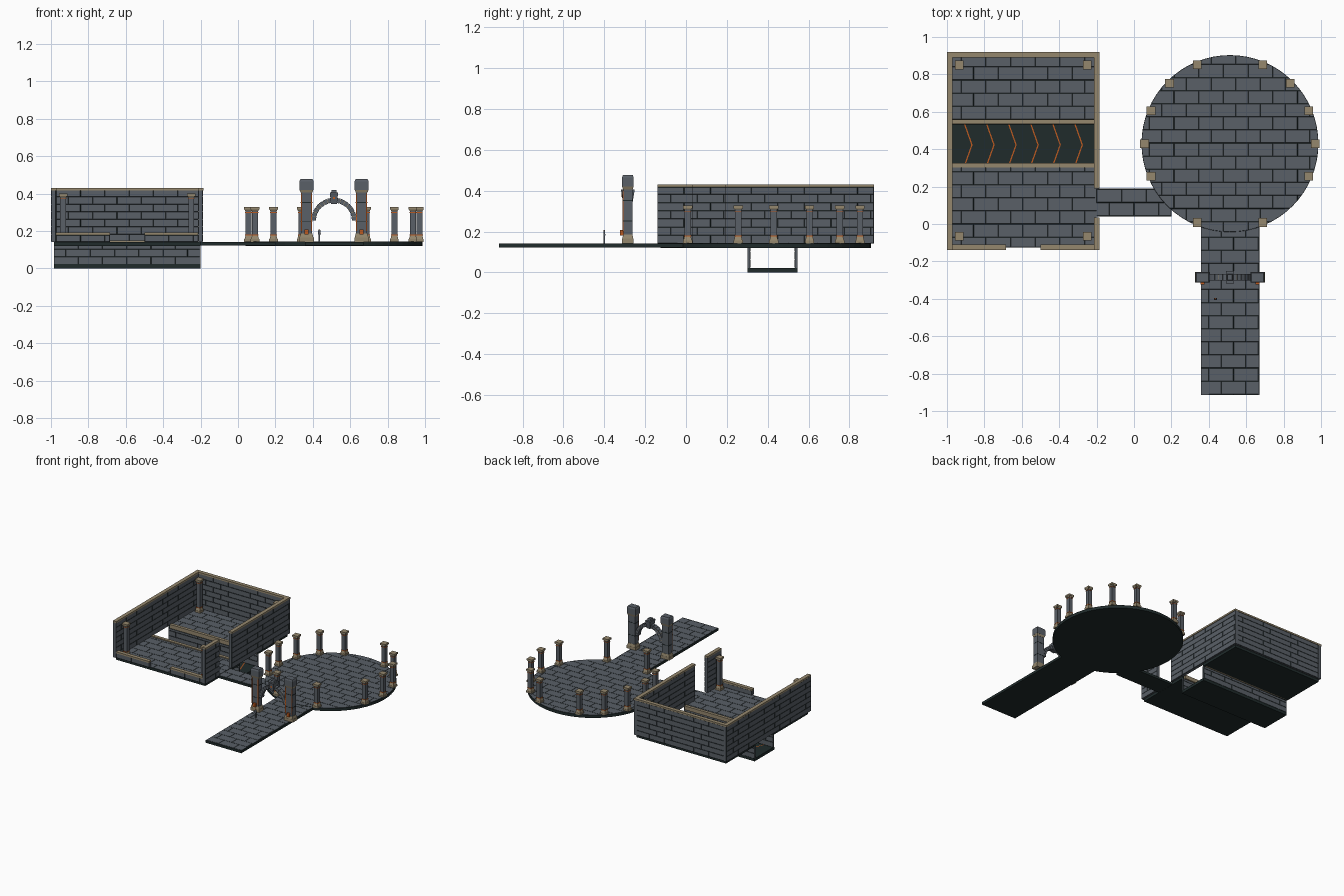
import bpy, bmesh
from math import sin, cos, pi, radians, ceil, floor
from mathutils import Matrix, Vector

cube = bpy.data.objects.get("Cube")
if cube:
    bpy.data.objects.remove(cube)


def material(name, rgb):
    m = bpy.data.materials.new(name)
    m.use_nodes = True
    m.diffuse_color = (*rgb, 1)
    m.node_tree.nodes["Principled BSDF"].inputs["Base Color"].default_value = (*rgb, 1)
    return m


MATS = [material("grey_stone", (0.1, 0.115, 0.135)),
        material("dark_stone", (0.014, 0.024, 0.024)),
        material("sandstone", (0.3, 0.245, 0.155)),
        material("copper", (0.5, 0.1, 0.014))]
GREY, DARK, SAND, COPPER = range(4)
DECK_LOW, DECK = 0.12, 0.142


def finish(name, bm, matrix=None):
    mesh = bpy.data.meshes.new(name)
    bm.normal_update()
    bm.to_mesh(mesh)
    bm.free()
    for m in MATS:
        mesh.materials.append(m)
    obj = bpy.data.objects.new(name, mesh)
    if matrix:
        obj.matrix_world = matrix
    bpy.context.collection.objects.link(obj)
    return obj


def blocks(name, parts):
    """One object from boxes: (centre xy, z low, z high, size xy, colour, top scale)."""
    bm = bmesh.new()
    for (x, y), low, high, (sx, sy), mat, taper in parts:
        new = bmesh.ops.create_cube(bm, size=1)["verts"]
        for v in new:
            k = taper if v.co.z > 0 else 1
            v.co = (x + v.co.x * sx * k, y + v.co.y * sy * k, high if v.co.z > 0 else low)
        for f in {f for v in new for f in v.link_faces}:
            f.material_index = mat
    return finish(name, bm)


def box(name, x0, x1, y0, y1, z0, z1, mat):
    return blocks(name, [(((x0 + x1) / 2, (y0 + y1) / 2), z0, z1, (x1 - x0, y1 - y0), mat, 1)])


def masonry(name, outline, low, high, row, length, origin, edge, both=False, matrix=None):
    """Slab whose faces are cut into staggered stones with recessed dark joints."""
    bm = bmesh.new()
    gap = 0.0015
    face = bm.faces.new([bm.verts.new((x, y, low)) for x, y in outline])
    ext = bmesh.ops.extrude_face_region(bm, geom=[face], use_keep_orig=True)["geom"]
    for v in ext:
        if isinstance(v, bmesh.types.BMVert):
            v.co.z = high - gap
    bmesh.ops.recalc_face_normals(bm, faces=bm.faces[:])
    xs, ys = zip(*outline)

    def caps():
        bm.normal_update()
        return [f for f in bm.faces if f.normal.z > 0.9 or (both and f.normal.z < -0.9)]

    def cut(faces, co, no):
        geom = set(faces)
        for f in faces:
            geom.update(f.edges, f.verts)
        bmesh.ops.bisect_plane(bm, geom=list(geom), dist=1e-6, plane_co=co, plane_no=no)

    first = floor((min(ys) - origin[1]) / row)
    last = ceil((max(ys) - origin[1]) / row)
    for i in range(first, last + 1):
        cut(caps(), (0, origin[1] + i * row, 0), (0, 1, 0))
    for i in range(first, last + 1):
        y = origin[1] + i * row
        start = origin[0] + (i % 2) * length / 2
        for j in range(floor((min(xs) - start) / length), ceil((max(xs) - start) / length) + 1):
            course = [f for f in caps() if y < f.calc_center_median().y < y + row]
            if course:
                cut(course, (start + j * length, 0, 0), (1, 0, 0))
    stones = caps()
    for f in bm.faces:
        f.material_index = edge
    big = [f for f in stones if f.calc_area() > 3e-4]
    for f in bmesh.ops.inset_individual(bm, faces=big, thickness=gap, depth=gap,
                                        use_even_offset=True)["faces"]:
        f.material_index = DARK
    for f in stones:
        f.material_index = GREY
    return finish(name, bm, matrix)


def rect(x0, x1, y0, y1):
    return [(x0, y0), (x1, y0), (x1, y1), (x0, y1)]


def wall(name, a, b, low, high, thick=0.024, rim=True):
    a, b = Vector((*a, 0)), Vector((*b, 0))
    d, up = (b - a).normalized(), Vector((0, 0, 1))
    m = Matrix((d, up, d.cross(up))).transposed().to_4x4()
    m.translation = a
    masonry(name, rect(0, (b - a).length, low, high), -thick / 2, thick / 2,
            0.04, 0.13, (0, low), GREY, True, m)
    if rim:
        mid, size = (a + b) / 2, b - a
        blocks(name + "_coping", [((mid.x, mid.y), high, high + 0.013,
               (abs(size.x) or 0.03, abs(size.y) or 0.03), SAND, 1)])


def pillar(name, x, y, top):
    at, z = (x, y), DECK
    blocks(name, [
        (at, z, z + 0.014, (0.046, 0.046), SAND, 1),
        (at, z + 0.014, z + 0.034, (0.042, 0.042), SAND, 0.75),
        (at, z + 0.034, z + 0.039, (0.036, 0.036), COPPER, 1),
        (at, z + 0.039, top - 0.02, (0.031, 0.031), GREY, 1),
        (at, top - 0.03, top - 0.026, (0.035, 0.035), COPPER, 1),
        (at, top - 0.02, top - 0.013, (0.034, 0.034), SAND, 1.25),
        (at, top - 0.013, top, (0.046, 0.046), SAND, 1)])


# Round plaza with its ring of pillars
CX, CY, R = 0.513, 0.43, 0.473
disc = [(CX + R * cos(2 * pi * i / 64), CY + R * sin(2 * pi * i / 64)) for i in range(64)]
masonry("round_plaza", disc, DECK_LOW, DECK + 0.002, 0.07, 0.132, (0.61, 0.363), DARK)
for step in range(16):
    if step not in (4, 10, 12, 14):
        t = radians(22.5 * step)
        pillar(f"plaza_pillar_{step}", CX + 0.457 * cos(t), CY + 0.457 * sin(t), 0.327)

# Walkway and bridge
masonry("walkway", rect(0.357, 0.67, -0.915, 0.02), DECK_LOW + 0.001, DECK, 0.07, 0.132, (0.4, 0), DARK)
masonry("bridge", rect(-0.21, 0.2, 0.04, 0.19), DECK_LOW + 0.001, DECK - 0.001, 0.07, 0.132, (0, 0.045), DARK)

# Room floors either side of the channel
masonry("room_floor_front", rect(-0.985, -0.2, -0.125, 0.312), DECK_LOW, DECK, 0.07, 0.132, (0, 0), DARK)
masonry("room_floor_back", rect(-0.985, -0.2, 0.537, 0.905), DECK_LOW, DECK, 0.07, 0.132, (0, 0), DARK)

# Room walls
L, RT, F, B = -0.985, -0.2, -0.125, 0.905
wall("left_wall", (L, F - 0.015), (L, B + 0.015), DECK, 0.417)
wall("back_wall", (L + 0.013, B), (RT - 0.013, B), DECK, 0.417)
wall("right_wall_back", (RT, 0.19), (RT, B + 0.015), DECK, 0.417)
wall("right_wall_front", (RT, F - 0.015), (RT, 0.035), DECK, 0.417)
wall("front_parapet_a", (L + 0.013, F), (-0.685, F), DECK, 0.178)
wall("front_parapet_b", (-0.5, F), (RT - 0.013, F), DECK, 0.178)
for i, x in enumerate((-0.935, -0.25)):
    for j, y in enumerate((-0.065, 0.85)):
        pillar(f"room_pillar_{i}{j}", x, y, 0.4)

# Channel with chevron inlays
box("channel_bed", L, RT, 0.3, 0.546, 0, 0.022, DARK)
for tag, y, edge in (("front", 0.307, 0.313), ("back", 0.539, 0.547)):
    wall("channel_wall_" + tag, (L, y), (RT, y), 0.022, DECK_LOW, 0.013, False)
    box("channel_kerb_" + tag, L + 0.013, RT - 0.013, edge - 0.012, edge + 0.012, DECK_LOW, DECK + 0.008, SAND)
bm = bmesh.new()
for i in range(6):
    x = -0.908 + 0.118 * i
    pts = [(x, 0.316), (x + 0.007, 0.316), (x + 0.045, 0.423), (x + 0.007, 0.531), (x, 0.531), (x + 0.038, 0.423)]
    f = bm.faces.new([bm.verts.new((px, py, 0.024)) for px, py in pts])
    f.material_index = COPPER
finish("channel_chevrons", bm)

# Gate towers
GY = -0.285
for side, x in (("right", 0.366), ("left", 0.661)):
    at = (x, GY)
    parts = [(at, DECK, 0.165, (0.078, 0.056), SAND, 1),
             (at, 0.165, 0.185, (0.074, 0.054), SAND, 0.85),
             (at, 0.185, 0.405, (0.06, 0.044), GREY, 1),
             (at, 0.405, 0.42, (0.062, 0.046), SAND, 1.2),
             (at, 0.42, 0.465, (0.076, 0.056), GREY, 1),
             (at, 0.465, 0.477, (0.076, 0.056), GREY, 0.85),
             ((x, GY - 0.03), 0.18, 0.208, (0.022, 0.016), COPPER, 1)]
    for sx in (-1, 1):
        parts.append(((x + sx * 0.027, GY - 0.023), 0.2, 0.4, (0.006, 0.005), COPPER, 1))
    for z in (0.25, 0.35):
        parts.append((at, z, z + 0.004, (0.063, 0.047), DARK, 1))
    blocks(f"gate_tower_{side}", parts)

# Gate arch of wedge stones over a thin sandstone core
def arch(name, r0, r1, depth, count, fill, mat):
    bm = bmesh.new()
    for i in range(count):
        t0 = pi * (i + (1 - fill) / 2) / count
        t1 = t0 + pi * fill / count
        ring = [(r0, t0), (r1, t0), (r1, t1), (r0, t1)]
        f = bm.faces.new([bm.verts.new((CX + r * cos(t), GY - depth / 2, 0.255 + r * sin(t))) for r, t in ring])
        ext = bmesh.ops.extrude_face_region(bm, geom=[f], use_keep_orig=True)["geom"]
        bmesh.ops.translate(bm, verts=[v for v in ext if isinstance(v, bmesh.types.BMVert)], vec=(0, depth, 0))
    bmesh.ops.recalc_face_normals(bm, faces=bm.faces[:])
    for f in bm.faces:
        f.material_index = mat
    finish(name, bm)


arch("arch_stones", 0.096, 0.122, 0.036, 15, 0.86, GREY)
arch("arch_core", 0.099, 0.117, 0.03, 15, 1, SAND)
blocks("arch_keystone", [((CX, GY), 0.345, 0.405, (0.032, 0.048), GREY, 1.4),
                         ((CX, GY), 0.405, 0.42, (0.03, 0.036), GREY, 0.8),
                         ((CX, GY - 0.026), 0.37, 0.385, (0.012, 0.008), COPPER, 1)])

# Small marker post on the walkway
blocks("marker_post", [((0.435, -0.4), DECK, 0.18, (0.008, 0.008), GREY, 1),
                       ((0.435, -0.4), 0.18, 0.205, (0.016, 0.01), GREY, 0.7),
                       ((0.435, -0.4), 0.205, 0.208, (0.008, 0.006), COPPER, 1)])
